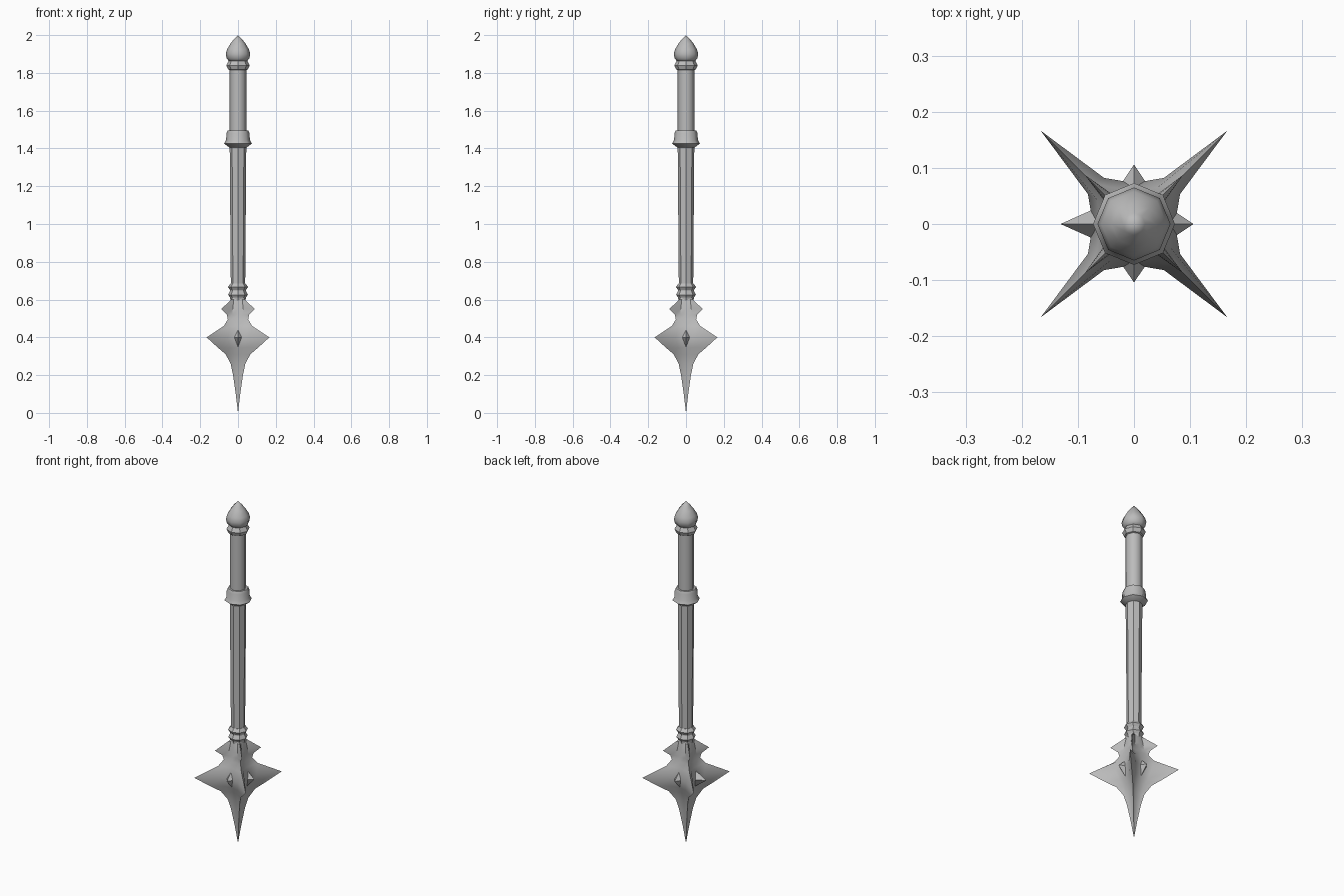
import bpy, bmesh
from math import sin, cos, pi, radians

if "Cube" in bpy.data.objects:
    bpy.data.objects.remove(bpy.data.objects["Cube"])

steel = bpy.data.materials.new("grey steel")
steel.use_nodes = True
colour = (0.5, 0.5, 0.5, 1)
steel.diffuse_color = colour
steel.node_tree.nodes["Principled BSDF"].inputs["Base Color"].default_value = colour


def loft(name, rings, smooth_angle):
    """Skin a stack of point rings and cap both ends."""
    bm = bmesh.new()
    loops = [[bm.verts.new(p) for p in ring] for ring in rings]
    n = len(loops[0])
    for a, b in zip(loops, loops[1:]):
        for i in range(n):
            j = (i + 1) % n
            bm.faces.new((a[i], a[j], b[j], b[i]))
    bm.faces.new(loops[0][::-1])
    bm.faces.new(loops[-1])
    bmesh.ops.remove_doubles(bm, verts=bm.verts, dist=0.0002)
    bmesh.ops.recalc_face_normals(bm, faces=bm.faces)
    mesh = bpy.data.meshes.new(name)
    bm.to_mesh(mesh)
    bm.free()
    mesh.materials.append(steel)
    obj = bpy.data.objects.new(name, mesh)
    bpy.context.collection.objects.link(obj)
    bpy.ops.object.select_all(action="DESELECT")
    obj.select_set(True)
    bpy.context.view_layer.objects.active = obj
    if smooth_angle:
        bpy.ops.object.shade_smooth_by_angle(angle=radians(smooth_angle))
    return obj


def turned(name, profile, smooth_angle=0, sides=8):
    """Turn a (radius, height) profile about the z axis."""
    return loft(name, [[(r * cos(2 * pi * i / sides), r * sin(2 * pi * i / sides), z)
                        for i in range(sides)] for r, z in profile], smooth_angle)


# Handle, from the lower rings up to the pommel
turned("neck_rings", [(.040, .595), (.042, .61), (.052, .625), (.042, .645),
                      (.042, .65), (.053, .667), (.040, .685)])
turned("shaft", [(.038, .67), (.044, 1.42)])
turned("guard_collar", [(.046, 1.405), (.073, 1.425), (.063, 1.445),
                        (.061, 1.48), (.055, 1.495), (.042, 1.495)], 50)
turned("grip", [(.044, 1.48), (.044, 1.83)], 50)
turned("pommel_ring", [(.044, 1.815), (.052, 1.818), (.062, 1.84),
                       (.050, 1.862), (.044, 1.87)])
turned("pommel", [(.046, 1.86), (.060, 1.877), (.065, 1.9), (.058, 1.925),
                  (.040, 1.955), (.020, 1.98), (0, 2)], 60)

# Head: four diagonal blades growing out of a tapering core.
# Columns: height, radius of flat, radius of blade root, radius of blade edge
head = [(0, 0, 0, 0), (.10, .011, .012, .017), (.20, .022, .025, .037),
        (.26, .032, .037, .055), (.31, .045, .057, .092), (.345, .057, .077, .150),
        (.40, .073, .098, .235), (.46, .060, .078, .106), (.495, .053, .062, .076),
        (.52, .049, .056, .084), (.55, .045, .051, .124), (.60, .038, .041, .052),
        (.61, .037, .038, .04)]
rings = []
for z, flat, root, edge in head:
    ring = []
    for quarter in range(4):
        for angle, r in ((0, flat), (33, root), (45, edge), (57, root)):
            a = radians(angle + 90 * quarter)
            ring.append((r * cos(a), r * sin(a), z))
    rings.append(ring)
loft("bladed_head", rings, 35)

# Diamond studs between the blades; the one on the right is longer
for name, turn, reach in (("left_stud", 0, .106), ("back_stud", 90, .106),
                          ("right_stud", 180, .131), ("front_stud", 270, .104)):
    base = [(.055, -.034, .40), (.055, 0, .345), (.055, .034, .40), (.055, 0, .447)]
    stud = loft(name, [base, [(reach, 0, .40)] * 4], 0)
    stud.rotation_euler.z = radians(turn)
